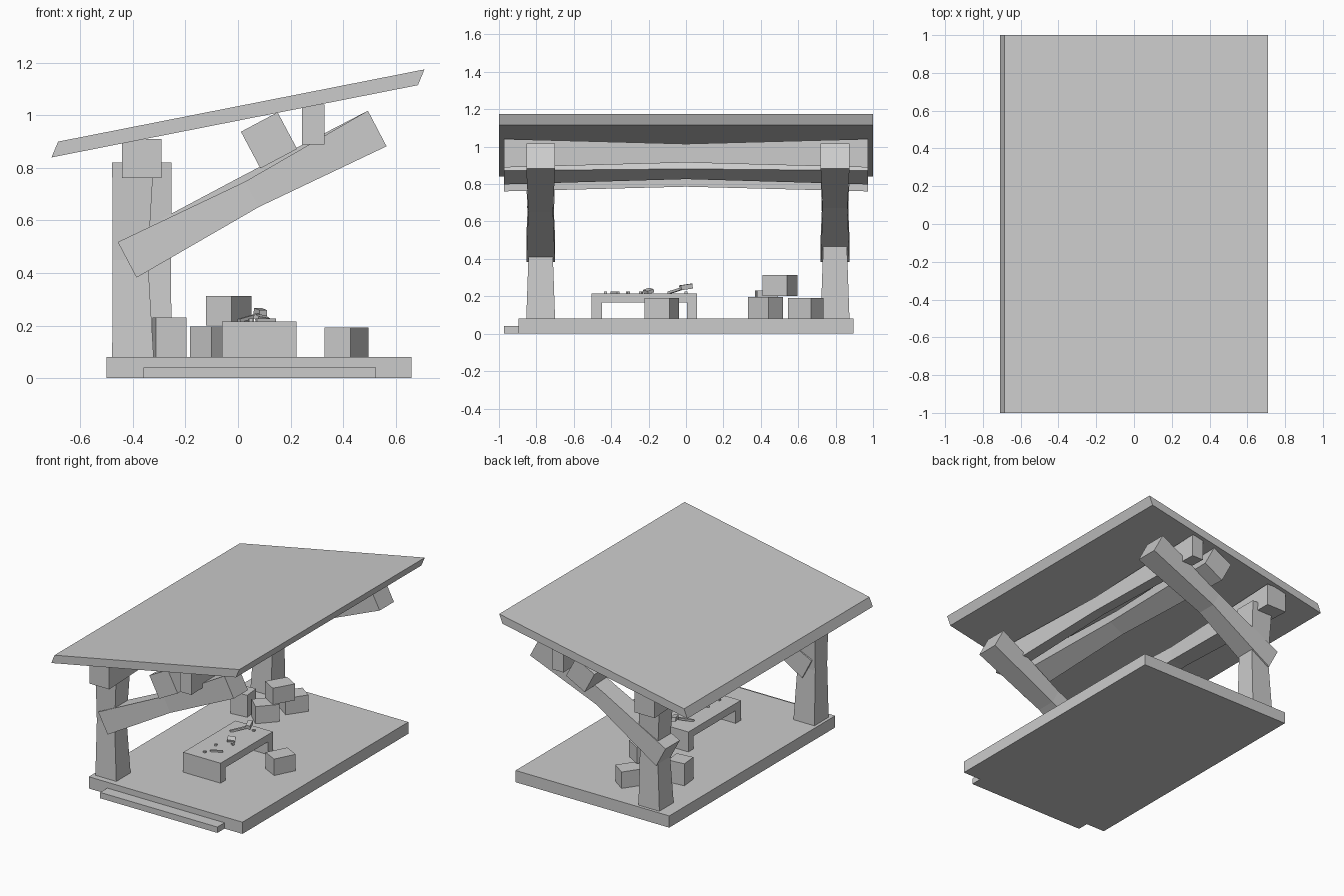
import bpy, bmesh
from math import radians, cos, sin
from mathutils import Vector, Euler

if "Cube" in bpy.data.objects:
    bpy.data.objects.remove(bpy.data.objects["Cube"])


def mesh_object(name, verts, faces):
    me = bpy.data.meshes.new(name)
    bm = bmesh.new()
    vs = [bm.verts.new(v) for v in verts]
    for f in faces:
        bm.faces.new([vs[i] for i in f])
    bmesh.ops.recalc_face_normals(bm, faces=bm.faces)
    bm.to_mesh(me)
    bm.free()
    ob = bpy.data.objects.new(name, me)
    bpy.context.collection.objects.link(ob)
    return ob


def box(name, center, size, rot=(0, 0, 0)):
    bpy.ops.mesh.primitive_cube_add(size=1, location=center, rotation=[radians(a) for a in rot])
    ob = bpy.context.object
    ob.name = name
    ob.scale = size
    return ob


def span(name, lo, hi):
    lo, hi = Vector(lo), Vector(hi)
    return box(name, (lo + hi) / 2, hi - lo)


def timber(name, p0, p1, u, half, waist, shift=0.0):
    """Square timber from p0 to p1, pinched at the middle; u is one section axis."""
    p0, p1, u = Vector(p0), Vector(p1), Vector(u).normalized()
    v = (p1 - p0).normalized().cross(u)
    rings = [(p0, half), ((p0 + p1) / 2 + u * shift, waist), (p1, half)]
    verts = [c + u * a * h[0] + v * b * h[1] for c, h in rings
             for a, b in ((-1, -1), (1, -1), (1, 1), (-1, 1))]
    faces = [(3, 2, 1, 0), (8, 9, 10, 11)]
    for r in (0, 4):
        faces += [(r + i, r + (i + 1) % 4, r + 4 + (i + 1) % 4, r + 4 + i) for i in range(4)]
    return mesh_object(name, verts, faces)


# Floor slab and step
span("floor_slab", (-.5, -.895, 0), (.66, .895, .08))
span("front_step", (-.36, -.972, 0), (.525, -.895, .04))

# Sloped roof panel
prof = [(-.71, .84), (.685, 1.115), (.71, 1.175), (-.685, .9)]
mesh_object("roof", [(x, y, z) for y in (-1, 1) for x, z in prof],
            [(0, 1, 2, 3), (7, 6, 5, 4)] + [(i, (i + 1) % 4, 4 + (i + 1) % 4, 4 + i) for i in range(4)])

# Posts and sloping braces on each side
up = (-.465, 0, .885)
for side, y, px, ps, bs in (("front", -.777, -.4, -.01, 0), ("back", .797, -.332, .01, .024)):
    timber(side + "_post", (px, y, .08), (px, y, .82), (1, 0, 0), (.079, .077), (.067, .064), ps)
    timber(side + "_brace", (-.422, y, .45), (.53, y, .95), up, (.0765, .077), (.055, .066), bs)

# Long roof beams
a = radians(28)
for name, x, z, u, half, waist in (
        ("rear_beam", -.367, .836, (1, 0, 0), (.075, .075), (.058, .05)),
        ("tilted_beam", .118, .905, (cos(a), 0, sin(a)), (.079, .079), (.058, .058)),
        ("front_beam", .287, .965, (1, 0, 0), (.0425, .076), (.036, .05))):
    timber(name, (x, -.972, z), (x, .972, z), u, half, waist)

# Table
span("table_top", (-.06, -.505, .167), (.222, .06, .216))
span("table_leg_front", (-.06, -.505, .08), (.222, -.45, .167))
span("table_leg_back", (-.06, .005, .08), (.222, .06, .167))

# Stools, one stacked and one stood on end
stool = (.151, .113, .112)
box("stool_single", (.413, -.13, .136), stool, (0, 0, 63))
box("stool_lower", (-.09, .425, .138), (.151, .113, .118), (0, 0, 47))
box("stool_far", (-.025, .64, .136), stool, (0, 0, 55))
box("stool_stacked", (-.035, .503, .257), stool, (0, 0, 60))
box("stool_on_end", (-.26, .43, .155), (.118, .113, .15), (0, 0, 6))

# Small tools and scraps on the table
box("hammer_head", (.085, 0, .25), (.03, .065, .026), (8, 0, 20))
box("hammer_handle", (.04, -.06, .229), (.1, .015, .013), (0, -12, 42))
box("small_block", (.09, -.2, .228), (.05, .038, .018), (18, 8, 30))
box("chisel", (.105, -.38, .22), (.08, .014, .012), (0, 0, 25))
for i, (x, y) in enumerate(((.05, -.43), (.05, -.31), (.13, -.24), (.12, 0))):
    box(f"scrap_{i + 1}", (x, y, .22), (.016, .016, .012), (0, 0, 30 * i))
